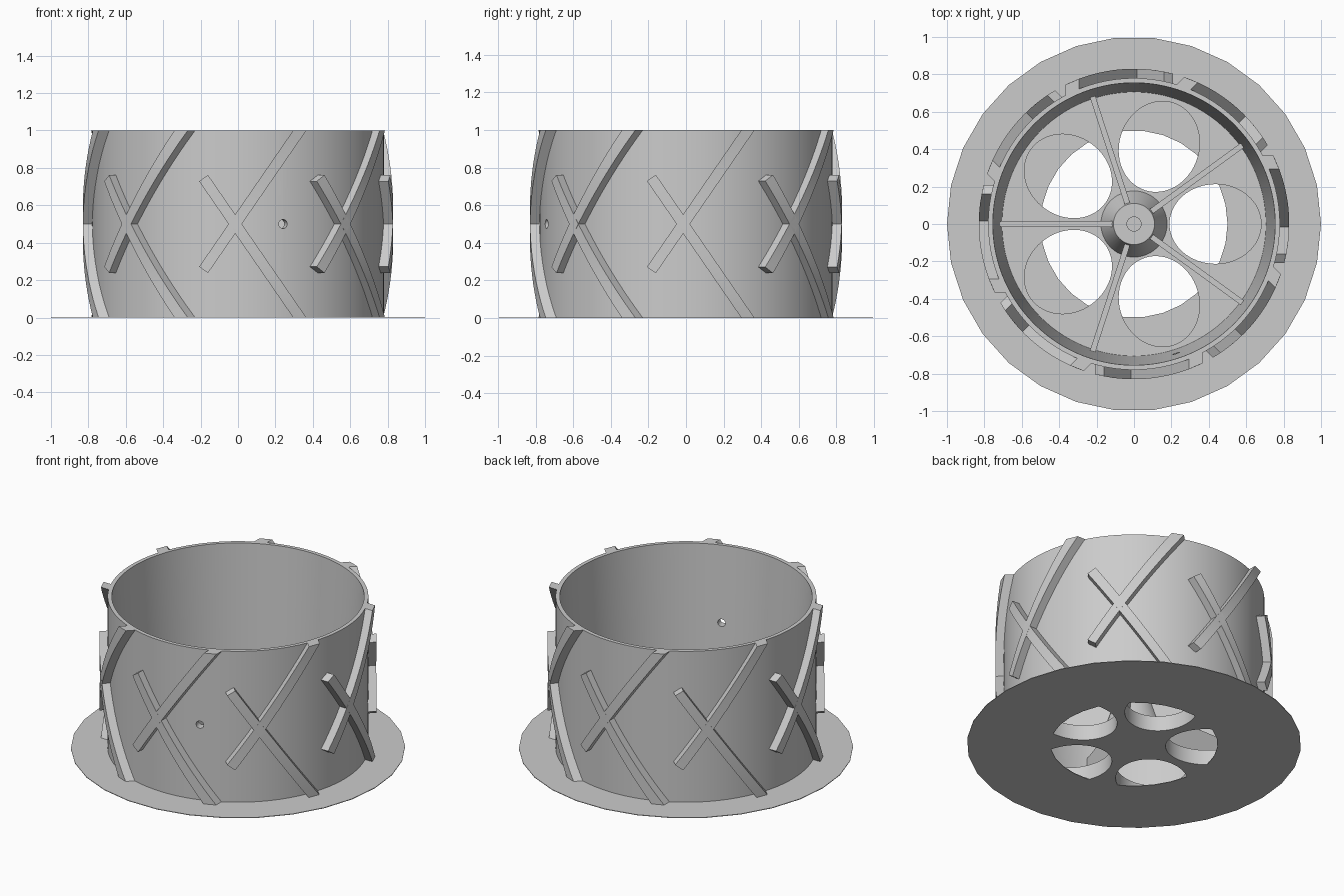
import bpy, bmesh, math
from mathutils import Matrix, Vector

cube = bpy.data.objects.get("Cube")
if cube:
    bpy.data.objects.remove(cube)

# One plain grey for every part
grey = bpy.data.materials.new("plain_grey")
grey.use_nodes = True
grey.diffuse_color = (0.6, 0.6, 0.6, 1)
for node in grey.node_tree.nodes:
    if node.type == 'BSDF_PRINCIPLED':
        node.inputs["Base Color"].default_value = grey.diffuse_color


def activate(obj):
    bpy.ops.object.select_all(action='DESELECT')
    obj.select_set(True)
    bpy.context.view_layer.objects.active = obj


def smooth(obj):
    activate(obj)
    bpy.ops.object.shade_smooth_by_angle(angle=math.radians(30))


def finish(bm, name):
    bmesh.ops.remove_doubles(bm, verts=bm.verts, dist=1e-5)
    bmesh.ops.recalc_face_normals(bm, faces=bm.faces)
    mesh = bpy.data.meshes.new(name)
    bm.to_mesh(mesh)
    bm.free()
    mesh.materials.append(grey)
    obj = bpy.data.objects.new(name, mesh)
    bpy.context.collection.objects.link(obj)
    return obj


def skin(bm, rings, wrap):
    """Bridge equal closed cross-sections into a surface."""
    rows = [[bm.verts.new(p) for p in ring] for ring in rings]
    n = len(rows[0])
    for a, b in zip(rows, rows[1:] + rows[:1] if wrap else rows[1:]):
        for i in range(n):
            j = (i + 1) % n
            bm.faces.new((a[i], a[j], b[j], b[i]))
    if not wrap:
        bm.faces.new(rows[0])
        bm.faces.new(rows[-1])


def lathe(name, profile, n):
    """Revolve a closed profile that stays clear of the axis."""
    bm = bmesh.new()
    skin(bm, [[Matrix.Rotation(math.tau * i / n, 3, 'Z') @ Vector((r, 0, z))
               for r, z in profile] for i in range(n)], True)
    return finish(bm, name)


def ellipse(cx, rx, ry, turn, n):
    """Closed outline centred at distance cx along direction turn."""
    rot = Matrix.Rotation(turn, 3, 'Z')
    steps = [math.tau * i / n for i in range(n)]
    return [rot @ Vector((cx + rx * math.cos(a), ry * math.sin(a), 0)) for a in steps]


def plate(name, outlines, height):
    """Flat plate with holes, standing on z = 0."""
    curve = bpy.data.curves.new(name, 'CURVE')
    curve.dimensions = '2D'
    curve.fill_mode = 'BOTH'
    curve.extrude = height / 2
    for outline in outlines:
        spline = curve.splines.new('POLY')
        spline.points.add(len(outline) - 1)
        for point, p in zip(spline.points, outline):
            point.co = (p.x, p.y, 0, 1)
        spline.use_cyclic_u = True
    curve.materials.append(grey)
    obj = bpy.data.objects.new(name, curve)
    bpy.context.collection.objects.link(obj)
    obj.location.z = height / 2
    activate(obj)
    bpy.ops.object.convert(target='MESH')
    smooth(bpy.context.view_layer.objects.active)


# Flat base flange with a large central opening
plate("base_flange", [ellipse(0, 1, 1, 0, 30), ellipse(0, 0.5, 0.5, 0, 30)], 0.004)

# Wheel web with five oval openings
fifth = math.tau / 5
plate("wheel_web", [ellipse(0, 0.73, 0.73, 0, 96)]
      + [ellipse(0.435, 0.245, 0.213, k * fifth, 64) for k in range(5)], 0.1)

# Rim wall with a tapered inside
rim = lathe("rim_wall", [(0.7, 0), (0.78, 0), (0.78, 1), (0.755, 1)], 120)

# Small valve hole drilled through the wall
bm = bmesh.new()
bmesh.ops.create_cone(bm, cap_ends=True, segments=24, radius1=0.024, radius2=0.024, depth=0.3,
                      matrix=Matrix.Rotation(-fifth, 4, 'Z') @ Matrix.Translation((0.74, 0, 0.5))
                      @ Matrix.Rotation(math.pi / 2, 4, 'Y'))
drill = finish(bm, "valve_drill")
cut = rim.modifiers.new("valve_hole", 'BOOLEAN')
cut.operation = 'DIFFERENCE'
cut.solver = 'EXACT'
cut.object = drill
activate(rim)
bpy.ops.object.modifier_apply(modifier=cut.name)
bpy.data.objects.remove(drill)
smooth(rim)

# Conical hub with a blind bore
smooth(lathe("hub", [(0.038, 0.09), (0.18, 0.09), (0.11, 0.3), (0.038, 0.3)], 48))
bm = bmesh.new()
bmesh.ops.create_cone(bm, cap_ends=True, segments=48, radius1=0.05, radius2=0.05, depth=0.06,
                      matrix=Matrix.Translation((0, 0, 0.12)))
smooth(finish(bm, "hub_bore_floor"))

# Five ribs between the hub and the rim
for k in range(5):
    bm = bmesh.new()
    bmesh.ops.create_cube(bm, size=1, matrix=Matrix.Rotation((k + 0.5) * fifth, 4, 'Z')
                          @ Matrix.Translation((0.415, 0, 0.17))
                          @ Matrix.Diagonal((0.61, 0.03, 0.22, 1)))
    finish(bm, f"rib_{k + 1}")


def tread_bar(name, turn, flip):
    """Slanted bar wrapped on the rim, square at one end and flush with the rim at the other."""
    slope, half, inner, outer, z0 = 0.69, 0.029, 0.765, 0.83, 0.255
    length = math.hypot(slope, 1)
    du, dz = slope / length, 1 / length
    u0, u1 = -0.015 + (z0 - 0.5) * slope, -0.015 + 0.5 * slope
    rot = Matrix.Rotation(turn, 3, 'Z')
    rings = []
    for i in range(17):
        t = i / 16
        ring = []
        for side, radii in ((-half, (inner, outer)), (half, (outer, inner))):
            start = Vector((u0 + side * dz, z0 - side * du))
            u, z = start.lerp(Vector((u1 + side / dz, 1)), t)
            for r in radii:
                ring.append(rot @ Vector((math.sqrt(r * r - u * u), u, 1 - z if flip else z)))
        rings.append(ring)
    bm = bmesh.new()
    skin(bm, rings, False)
    smooth(finish(bm, name))


# Crossed tread bars, eight pairs around
for k in range(8):
    for flip, label in ((False, "rising"), (True, "falling")):
        tread_bar(f"tread_{label}_{k + 1}", k * math.tau / 8, flip)
